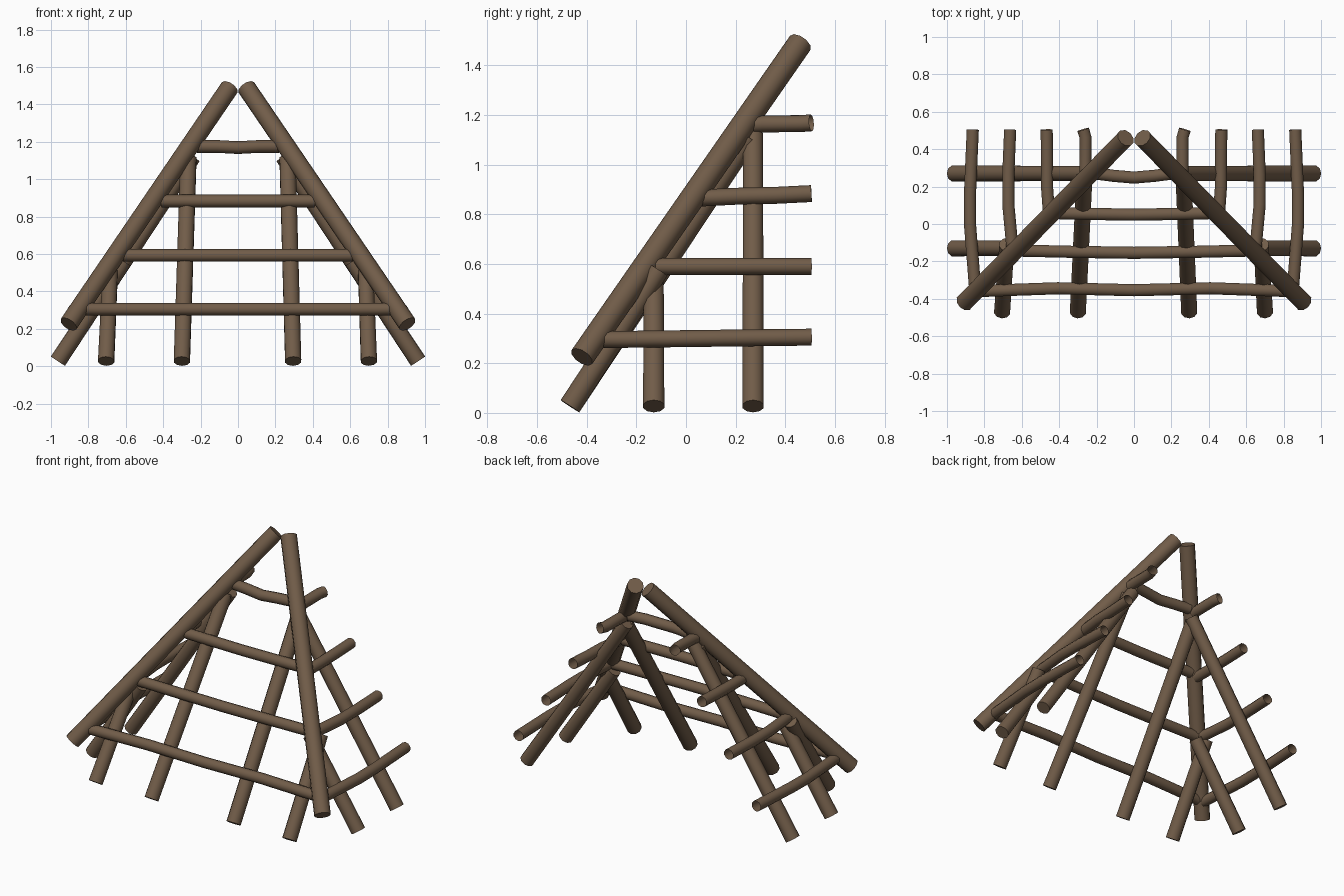
import bpy, bmesh, math
from mathutils import Vector

if "Cube" in bpy.data.objects:
    bpy.data.objects.remove(bpy.data.objects["Cube"])

wood = bpy.data.materials.new("brown wood")
wood.diffuse_color = (0.165, 0.108, 0.066, 1)
wood.use_nodes = True
wood.node_tree.nodes["Principled BSDF"].inputs["Base Color"].default_value = wood.diffuse_color
SIDES = 10


def pole(name, pts, r0, r1=None, cap_end=True):
    """Round pole through the given points, optionally open at its far end."""
    r1 = r0 if r1 is None else r1
    pts = [Vector(p) for p in pts]
    bm = bmesh.new()
    rings = []
    for i, p in enumerate(pts):
        d = (pts[min(i + 1, len(pts) - 1)] - pts[max(i - 1, 0)]).normalized()
        side = d.cross(Vector((0, 0, 1))).normalized()
        up = side.cross(d)
        r = r0 + (r1 - r0) * i / (len(pts) - 1)
        ring = []
        for k in range(SIDES):
            a = 2 * math.pi * (k + 0.5) / SIDES
            ring.append(bm.verts.new(p + side * r * math.cos(a) + up * r * math.sin(a)))
        rings.append(ring)
    for a, b in zip(rings, rings[1:]):
        for k in range(SIDES):
            n = (k + 1) % SIDES
            bm.faces.new((a[k], a[n], b[n], b[k]))
    bm.faces.new(rings[0])
    if cap_end:
        bm.faces.new(rings[-1])
    bmesh.ops.recalc_face_normals(bm, faces=bm.faces[:])
    me = bpy.data.meshes.new(name)
    bm.to_mesh(me)
    bm.free()
    me.materials.append(wood)
    ob = bpy.data.objects.new(name, me)
    bpy.context.collection.objects.link(ob)
    bpy.context.view_layer.objects.active = ob
    ob.select_set(True)
    bpy.ops.object.shade_smooth_by_angle(angle=math.radians(50))
    ob.select_set(False)


for s, tag in ((-1, "left"), (1, "right")):
    # Diagonal hip rafters
    pole(f"hip_rafter_{tag}", [(s * .906, -.419, .225), (s * .045, .46, 1.49)], .05)

    # Front slope rafters
    off = 0.0 if s < 0 else -.005
    pole(f"front_long_rafter_{tag}",
         [(s * .30 + off, -.467, .027), (s * .265, .25, 1.11)], .045)
    pole(f"front_short_rafter_{tag}",
         [(s * .705 + off, -.467, .027), (s * .68, -.11, .575)], .045, .042)

    # Side slope rafters
    pole(f"side_long_rafter_{tag}", [(s * .963, .27, .027), (s * .24, .27, 1.12)], .045, .042)
    pole(f"side_short_rafter_{tag}", [(s * .963, -.13, .027), (s * .61, -.13, .56)], .045, .042)

    # Side battens, running to the open back edge
    for n, (x, y, z) in enumerate(((.85, -.34, .295), (.65, -.13, .59),
                                   (.455, .06, .865), (.26, .27, 1.16))):
        bow = (.027, .022, .01, 0)[n]
        rise = (.01, 0, .018, .008)[n]
        m = (y + .5) / 2
        pole(f"side_batten_{n + 1}_{tag}",
             [(s * x, y, z), (s * (x + bow), m - .08, z + rise * .4),
              (s * (x + bow), m + .08, z + rise * .6),
              (s * (x + .012), .505, z + rise)], .034, cap_end=False)

# Front battens, slightly bowed
for n, (w, y, z, sag) in enumerate(((.815, -.358, .305, .004), (.625, -.142, .593, -.012),
                                    (.41, .058, .883, -.008), (.22, .272, 1.175, -.024))):
    pole(f"front_batten_{n + 1}",
         [(-w, y, z), (-w / 2, y + sag * .6 + (.012 if n == 0 else 0), z),
          (0, y + sag, z - (.006 if n == 3 else 0)),
          (w / 2, y + sag * .6 + (.012 if n == 0 else 0), z), (w, y, z)], .034)
